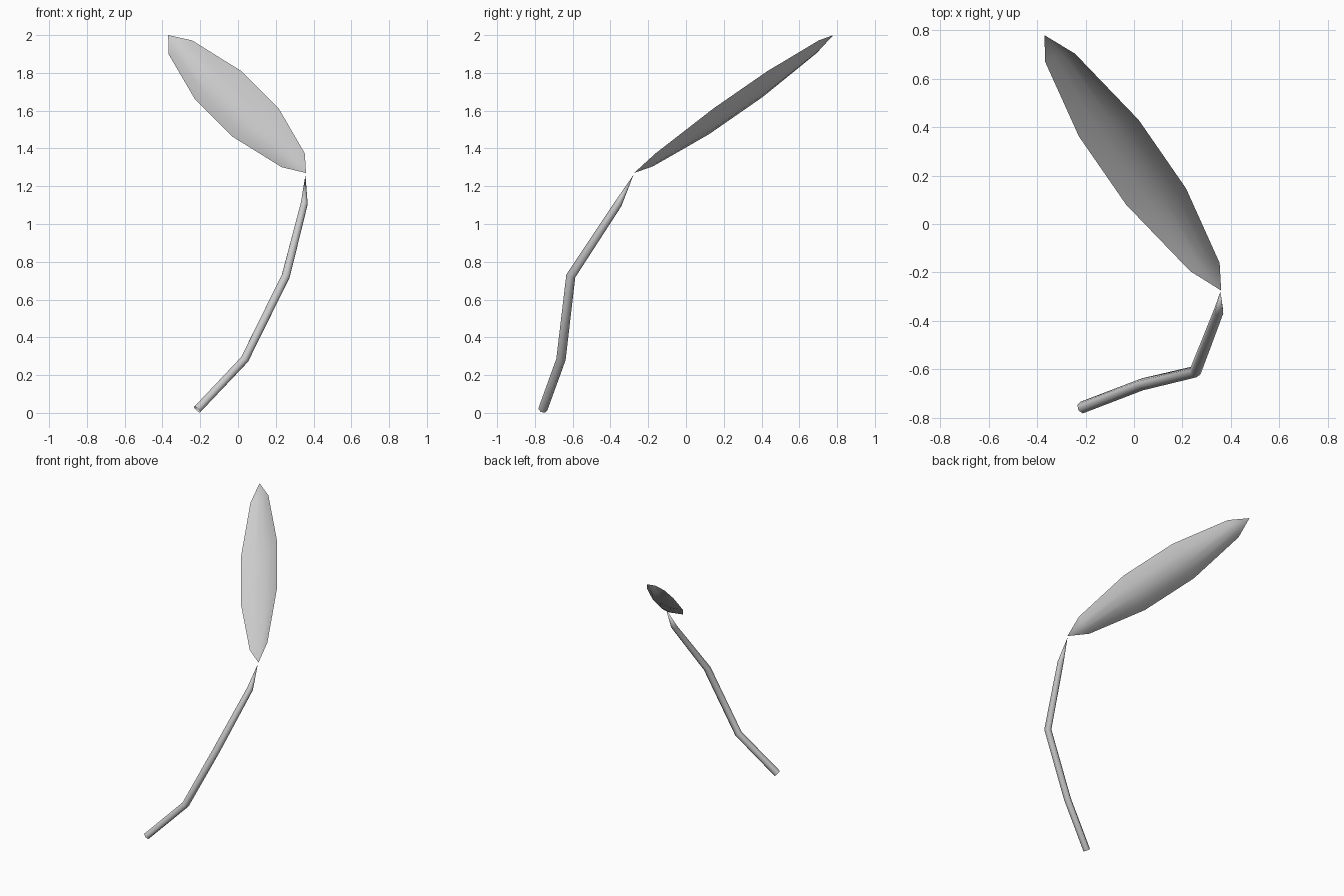
import bpy, bmesh
from mathutils import Vector, Matrix

if "Cube" in bpy.data.objects:
    bpy.data.objects.remove(bpy.data.objects["Cube"])


def finish(name, bm, angle):
    bmesh.ops.recalc_face_normals(bm, faces=bm.faces)
    me = bpy.data.meshes.new(name)
    bm.to_mesh(me)
    bm.free()
    ob = bpy.data.objects.new(name, me)
    bpy.context.collection.objects.link(ob)
    bpy.ops.object.select_all(action='DESELECT')
    ob.select_set(True)
    bpy.context.view_layer.objects.active = ob
    bpy.ops.object.shade_smooth_by_angle(angle=angle)
    return ob


# Stem: bent open tube with a pointed top
SIDES = 6
path = [Vector(p) for p in ((-0.216, -0.758, 0.018), (0.035, -0.662, 0.283),
                            (0.253, -0.61, 0.725), (0.35, -0.36, 1.105))]
tip = Vector((0.357, -0.278, 1.26))
radii = (0.025, 0.025, 0.025, 0.021)
bm = bmesh.new()
rings = []
for i, p in enumerate(path):
    nxt = path[i + 1] if i < 3 else tip
    d = (nxt - p).normalized()
    if i:
        d = (d + (p - path[i - 1]).normalized()).normalized()
    side = d.cross(Vector((0, 1, 0))).normalized()
    rot = Matrix((side, d.cross(side), d)).transposed().to_4x4()
    rings.append(bmesh.ops.create_circle(bm, segments=SIDES, radius=radii[i],
                                         matrix=Matrix.Translation(p) @ rot)['verts'])
top = bm.verts.new(tip)
for k in range(SIDES):
    j = (k + 1) % SIDES
    for a, b in zip(rings, rings[1:]):
        bm.faces.new((a[k], a[j], b[j], b[k]))
    bm.faces.new((rings[-1][k], rings[-1][j], top))
finish("stem", bm, 1.2)

# Leaf: thin cupped blade, sagging below the line from base to tip
base, end = Vector((0.36, -0.275, 1.27)), Vector((-0.37, 0.78, 2.0))
axis = (end - base).normalized()
width = Vector((0.245, 0.07, 0.15))
width = (width - axis * width.dot(axis)).normalized()
down = axis.cross(width)
SAG = 0.05
bm = bmesh.new()
rows = []
for f, w in ((0.092, 0.073), (0.368, 0.148), (0.636, 0.148), (0.911, 0.074)):
    mid = base.lerp(end, f)
    rows.append([bm.verts.new(mid + width * w * s + down * SAG * w / 0.148 * (1 - s * s))
                 for s in (-1, -0.5, 0, 0.5, 1)])
first, last = bm.verts.new(base), bm.verts.new(end)
for k in range(4):
    for a, b in zip(rows, rows[1:]):
        bm.faces.new((a[k], a[k + 1], b[k + 1], b[k]))
    bm.faces.new((first, rows[0][k + 1], rows[0][k]))
    bm.faces.new((last, rows[-1][k], rows[-1][k + 1]))
finish("leaf", bm, 3.1)
